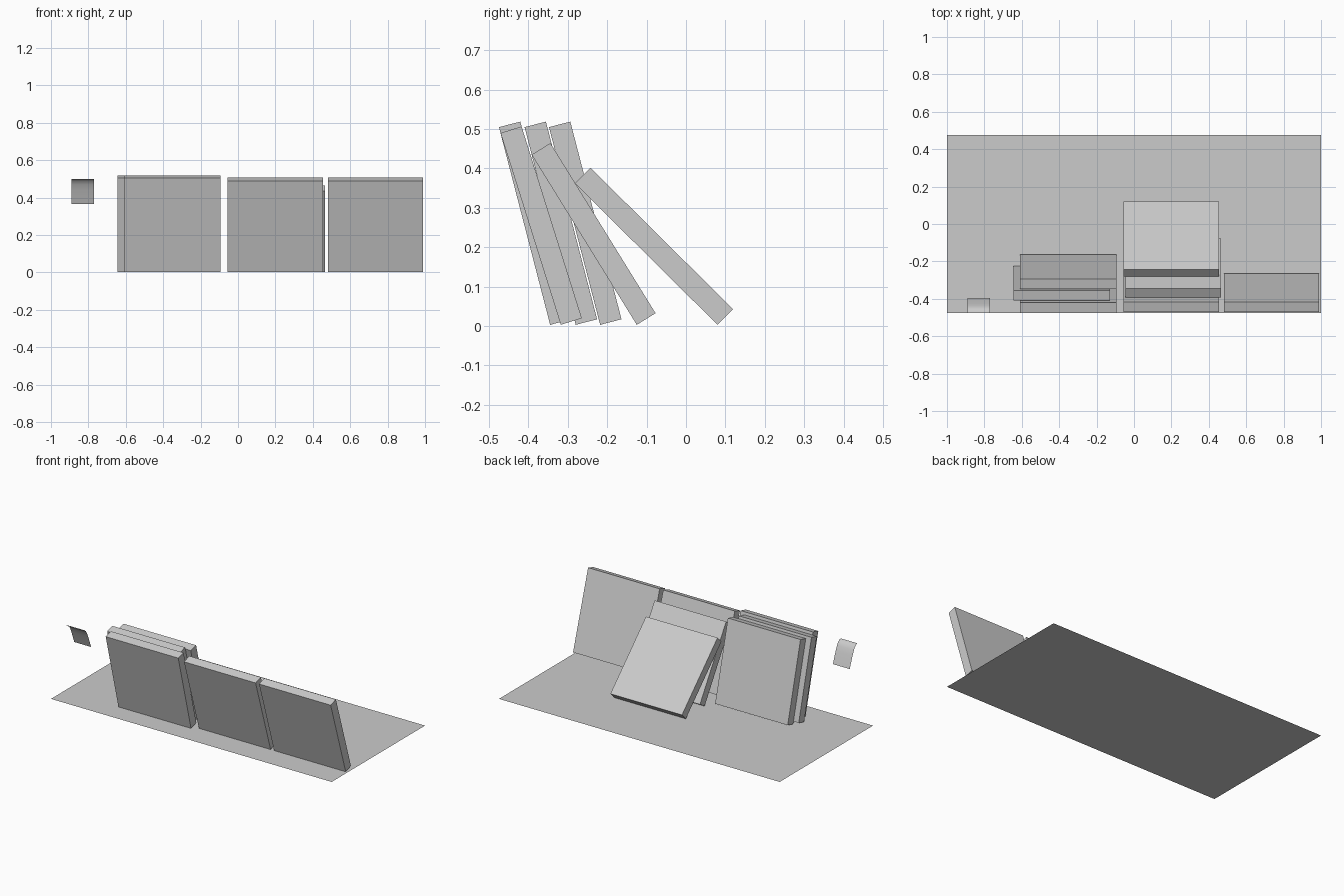
import bpy
import bmesh
import math
from mathutils import Matrix, Vector

if "Cube" in bpy.data.objects:
    bpy.data.objects.remove(bpy.data.objects["Cube"], do_unlink=True)

grey = bpy.data.materials.new("plain grey")
grey.use_nodes = True
tone = (0.6, 0.6, 0.6, 1.0)
grey.diffuse_color = tone
grey.node_tree.nodes["Principled BSDF"].inputs["Base Color"].default_value = tone


def finish(name, bm):
    mesh = bpy.data.meshes.new(name)
    bm.to_mesh(mesh)
    bm.free()
    mesh.materials.append(grey)
    obj = bpy.data.objects.new(name, mesh)
    bpy.context.collection.objects.link(obj)
    return obj


def leaning_panel(name, x0, x1, foot, head, thick=0.056):
    """Slab whose front face runs from foot to head, given as (y, z)."""
    foot, head = Vector(foot), Vector(head)
    up = head - foot
    length = up.length
    up.normalize()
    back = Vector((up.y, -up.x))
    centre = (foot + head) / 2 + back * thick / 2
    bm = bmesh.new()
    bmesh.ops.create_cube(bm, size=1)
    bmesh.ops.scale(bm, vec=(x1 - x0, thick, length), verts=bm.verts)
    tilt = Matrix.Rotation(math.atan2(-up.x, up.y), 4, 'X')
    place = Matrix.Translation(((x0 + x1) / 2, centre.x, centre.y))
    bmesh.ops.transform(bm, matrix=place @ tilt, verts=bm.verts)
    return finish(name, bm)


# Floor sheet
bm = bmesh.new()
bmesh.ops.create_grid(bm, x_segments=1, y_segments=1, size=1)
bmesh.ops.scale(bm, vec=(1, 0.475, 1), verts=bm.verts)
finish("floor_sheet", bm)

# Stack of three panels
for name, x, y in (("front", -0.61, -0.345), ("middle", -0.645, -0.28),
                   ("back", -0.61, -0.218)):
    leaning_panel("stack_panel_" + name, x, x + 0.517,
                  (y, 0.003), (y - 0.13, 0.505))

# Two front panels side by side
for name, x in (("centre", -0.055), ("left", 0.48)):
    leaning_panel("front_panel_" + name, x, x + 0.51,
                  (-0.318, 0.003), (-0.471, 0.49))

# Slipping panels behind the centre one
leaning_panel("slipping_panel", -0.045, 0.465, (-0.125, 0.003), (-0.392, 0.435))
leaning_panel("sliding_panel", -0.055, 0.455, (0.08, 0.003), (-0.282, 0.362))

# Small curled sheet hanging free
bm = bmesh.new()
curl = [(-0.475, 0.5), (-0.462, 0.498), (-0.449, 0.488), (-0.437, 0.47),
        (-0.424, 0.44), (-0.41, 0.405), (-0.395, 0.365)]
rows = [[bm.verts.new((x, y, z)) for x in (-0.89, -0.77)] for y, z in curl]
for a, b in zip(rows, rows[1:]):
    bm.faces.new((a[0], a[1], b[1], b[0])).smooth = True
bmesh.ops.recalc_face_normals(bm, faces=bm.faces)
if sum(f.normal.z for f in bm.faces) < 0:
    bmesh.ops.reverse_faces(bm, faces=bm.faces)
finish("curled_sheet", bm)
